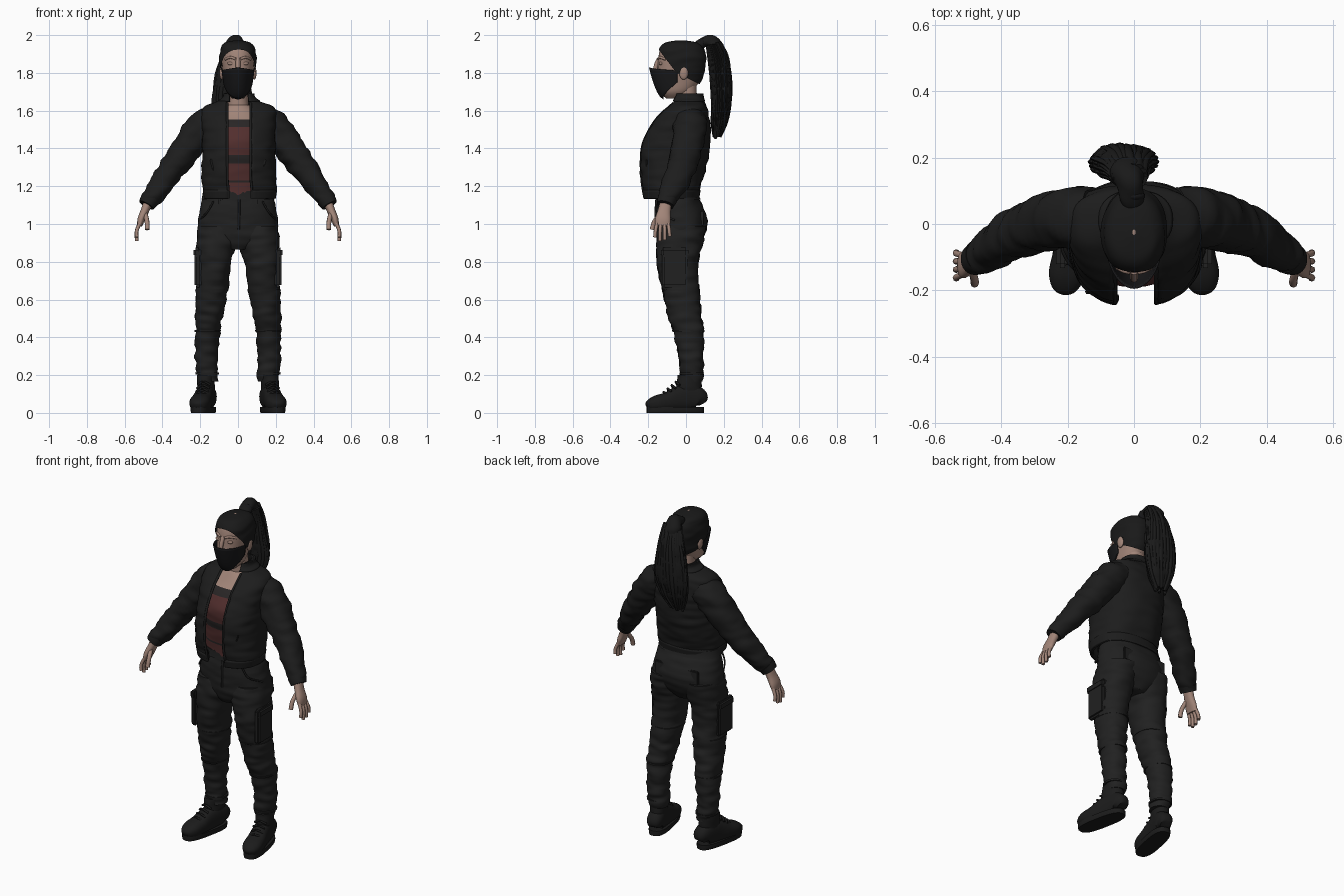
import bpy, bmesh, math, random
from mathutils import Vector, Matrix, noise

random.seed(4)
if "Cube" in bpy.data.objects:
    bpy.data.objects.remove(bpy.data.objects["Cube"])


def material(name, r, g, b):
    m = bpy.data.materials.new(name)
    m.use_nodes = True
    m.diffuse_color = (r, g, b, 1)
    bsdf = m.node_tree.nodes["Principled BSDF"]
    bsdf.inputs["Base Color"].default_value = (r, g, b, 1)
    bsdf.inputs["Roughness"].default_value = 0.8
    return m


SKIN = material("skin", .36, .235, .19)
HAIR = material("black_hair", .010, .010, .010)
JACKET = material("jacket_black", .012, .012, .012)
PANTS = material("trouser_charcoal", .015, .015, .015)
BOOT = material("boot_black", .011, .011, .011)
MASK = material("mask_black", .009, .009, .010)
RED = material("top_maroon", .085, .028, .027)
BAND = material("top_band_grey", .022, .019, .019)


def finish(name, bm, mat, angle=50):
    bmesh.ops.recalc_face_normals(bm, faces=bm.faces)
    me = bpy.data.meshes.new(name)
    bm.to_mesh(me)
    bm.free()
    me.materials.append(mat)
    ob = bpy.data.objects.new(name, me)
    bpy.context.collection.objects.link(ob)
    bpy.ops.object.select_all(action="DESELECT")
    ob.select_set(True)
    bpy.context.view_layer.objects.active = ob
    bpy.ops.object.shade_smooth_by_angle(angle=math.radians(angle))
    return ob


def sample(stations, steps):
    """Smooth spline through stations of x, y, z, half width, half depth."""
    s = [Vector(p) for p in stations]
    out = []
    for i in range(len(s) - 1):
        a, b, c, d = s[max(i - 1, 0)], s[i], s[i + 1], s[min(i + 2, len(s) - 1)]
        for k in range(steps):
            t = k / steps
            out.append(b + (c - a) * (t / 2) + (a * 2 - b * 5 + c * 4 - d) * (t * t / 2)
                       + (b * 3 - a - c * 3 + d) * (t ** 3 / 2))
    return out + [s[-1]]


def power(v, n):
    return math.copysign(abs(v) ** (2 / n), v)


def loft(name, stations, mat, side=1, n=2.2, seg=32, steps=6, upright=False,
         gap=0, wrinkle=0, clip=None, grow=0, turn=None):
    """Skin elliptical sections along a path; clip keeps a height range, gap opens the front."""
    rows = sample(stations, steps)
    bm, rings = bmesh.new(), []
    for i, r in enumerate(rows):
        if clip and not clip[0] <= r[2] <= clip[1]:
            continue
        c = Vector(r[:3])
        T = Vector((0, 0, 1))
        if not upright:
            T = (Vector(rows[min(i + 1, len(rows) - 1)][:3]) - Vector(rows[max(i - 1, 0)][:3])).normalized()
        U = (Vector((1, 0, 0)) - T * T.x).normalized()
        V = T.cross(U)
        rx, ry = max(r[3], .001) + grow, max(r[4], .001) + grow
        t0 = math.asin(min(gap / rx, .9) ** (n / 2)) if gap else 0
        ring = []
        for k in range(seg + (1 if gap else 0)):
            t = t0 + (2 * math.pi - 2 * t0) * k / seg
            d = U * (rx * power(math.sin(t), n)) - V * (ry * power(math.cos(t), n))
            p = c + d
            if wrinkle:
                w = noise.noise(Vector((p.x * 11 + side, p.y * 11, p.z * 30)))
                p += d.normalized() * wrinkle * w
            p.x *= side
            ring.append(bm.verts.new(turn @ p if turn else p))
        rings.append(ring)
    m = len(rings[0])
    for a, b in zip(rings, rings[1:]):
        for k in range(m - 1 if gap else m):
            bm.faces.new((a[k], a[(k + 1) % m], b[(k + 1) % m], b[k]))
    if not gap:
        bm.faces.new(rings[0])
        bm.faces.new(rings[-1])
    return finish(name, bm, mat)


def box(name, at, size, mat, side=1, rot=0):
    bm = bmesh.new()
    bmesh.ops.create_cube(bm, size=1)
    M = Matrix.Translation(at) @ Matrix.Rotation(rot, 4, "Y") @ Matrix.Diagonal((*size, 1))
    bmesh.ops.transform(bm, matrix=Matrix.Scale(side, 4, (1, 0, 0)) @ M, verts=bm.verts)
    bmesh.ops.bevel(bm, geom=bm.edges[:], offset=min(size) * .3, segments=2, affect="EDGES")
    return finish(name, bm, mat)


def ball(name, at, size, mat):
    bm = bmesh.new()
    bmesh.ops.create_uvsphere(bm, u_segments=20, v_segments=12, radius=1)
    bmesh.ops.transform(bm, matrix=Matrix.Translation(at) @ Matrix.Diagonal((*size, 1)), verts=bm.verts)
    return finish(name, bm, mat)


def cord(name, pts, r, mat, side=1, steps=5):
    return loft(name, [(*p, r, r) for p in pts], mat, side, n=2, seg=8, steps=steps)


def solid(ob, thickness):
    mod = ob.modifiers.new("thickness", "SOLIDIFY")
    mod.thickness = thickness
    mod.offset = 0


# Head, neck and face
skull = [(0, -.065, 1.665, .03, .04), (0, -.055, 1.70, .06, .085), (0, -.04, 1.76, .073, .113),
         (0, -.03, 1.82, .082, .12), (0, -.025, 1.88, .086, .122), (0, -.025, 1.93, .079, .108),
         (0, -.025, 1.96, .055, .075), (0, -.025, 1.972, .005, .008)]
loft("head", skull, SKIN, upright=True)
loft("neck", [(0, .01, 1.56, .075, .06), (0, .005, 1.63, .056, .054), (0, 0, 1.76, .052, .056)], SKIN, upright=True)
cord("nose_bridge", [(0, -.142, 1.875), (0, -.156, 1.845), (0, -.165, 1.81)], .012, SKIN)
for s, label in ((1, "left"), (-1, "right")):
    ball(label + "_ear", (s * .086, -.012, 1.80), (.012, .024, .036), SKIN)
    ball(label + "_eyelid", (s * .036, -.132, 1.85), (.02, .012, .01), SKIN)
    cord(label + "_brow", [(.014, -.146, 1.874), (.04, -.137, 1.882), (.066, -.108, 1.872)], .007, SKIN, s)
    cord(label + "_mask_strap", [(.082, -.05, 1.808), (.09, -.02, 1.83), (.088, .012, 1.815)], .003, MASK, s)

# Face mask: curved shell pulled forward over nose and chin
bm = bmesh.new()
grid = []
for j in range(13):
    row = []
    for i in range(29):
        u = i / 14 - 1
        low, high = 1.662 + .09 * u * u, 1.828 - .016 * abs(u)
        z = low + (high - low) * j / 12
        w = math.sqrt((z - 1.66) / .165)
        a = u * math.pi / 2
        row.append(bm.verts.new(((.048 + .037 * w) * math.sin(a), -.045 - (.065 + .082 * w) * math.cos(a), z)))
    grid.append(row)
for a, b in zip(grid, grid[1:]):
    for i in range(28):
        bm.faces.new((a[i], a[i + 1], b[i + 1], b[i]))
solid(finish("face_mask", bm, MASK), .006)

# Hair cap trimmed along the hairline by two planes
cap = loft("hair_cap", skull, HAIR, upright=True, grow=.011, wrinkle=.006, steps=8, seg=48)
bm = bmesh.new()
bm.from_mesh(cap.data)
for at, slope in ((1.775, .5), (1.735, 1.3)):
    bmesh.ops.bisect_plane(bm, geom=bm.verts[:] + bm.edges[:] + bm.faces[:], plane_co=(0, 0, at),
                           plane_no=(0, slope, 1), clear_inner=True)
bm.to_mesh(cap.data)
bm.free()

# Ponytail: full core wrapped in loose strands
tail = [(0, .06, 1.935, .03, .028), (-.005, .10, 1.968, .035, .026), (-.012, .145, 1.955, .045, .034),
        (-.022, .17, 1.88, .062, .048), (-.03, .182, 1.78, .082, .054), (-.035, .188, 1.66, .098, .05),
        (-.043, .178, 1.56, .08, .04), (-.055, .165, 1.48, .035, .018)]
loft("ponytail_core", tail, HAIR, wrinkle=.012)
for i in range(26):
    a = 2 * math.pi * i / 26
    drop = random.uniform(-.03, .035)
    path = []
    for k, (x, y, z, w, d) in enumerate(tail):
        j = random.uniform(.88, 1.02)
        path.append((x + w * j * math.cos(a), y + d * j * math.sin(a),
                     z + drop * k / 7, (.009, .013)[1 < k < 6], .008))
    loft("ponytail_strand", path[2:], HAIR, n=2, seg=8, steps=4)
ball("hair_tie", (0, .085, 1.955), (.034, .018, .032), MASK)

# Fitted top with bands, and bare upper chest
top = loft("fitted_top", [(0, -.05, 1.10, .165, .10), (0, -.055, 1.22, .155, .105), (0, -.05, 1.32, .155, .125),
                          (0, -.045, 1.43, .16, .145), (0, -.03, 1.52, .15, .118), (0, -.01, 1.58, .12, .085),
                          (0, 0, 1.63, .06, .055)], RED, upright=True, steps=10, wrinkle=.003)
top.data.materials.append(BAND)
top.data.materials.append(SKIN)
for f in top.data.polygons:
    z = f.center.z
    if z > 1.55:
        f.material_index = 2
    elif z > 1.51 or 1.32 < z < 1.365 or 1.215 < z < 1.23 or z < 1.15:
        f.material_index = 1

# Open jacket body with hem, collar and zip edges
body = [(.01, -.08, 1.135, .18, .14), (.01, -.08, 1.19, .188, .15), (.005, -.075, 1.25, .192, .162),
        (.005, -.065, 1.34, .188, .175), (.005, -.055, 1.42, .187, .176), (.005, -.035, 1.50, .19, .16),
        (.005, -.015, 1.57, .196, .13), (.005, .005, 1.615, .18, .10), (.005, .012, 1.64, .12, .082),
        (.005, .012, 1.665, .078, .072), (.005, .015, 1.69, .07, .066)]
solid(loft("jacket_body", body, JACKET, upright=True, gap=.062, wrinkle=.008, seg=56, n=2.4), .012)
solid(loft("jacket_hem", body, JACKET, upright=True, gap=.062, clip=(1.13, 1.18), grow=.004, seg=56, n=2.4), .012)
solid(loft("jacket_collar", body, JACKET, upright=True, gap=.05, clip=(1.645, 1.7), grow=.006, n=2.4), .012)
for s in (1, -1):
    edge = []
    for x, y, z, w, d in body[:-2]:
        c = math.sqrt(1 - min(.062 / w, .9) ** 2.4)
        edge.append((s * x + .062, y - d * c ** (2 / 2.4) - .003, z))
    cord("jacket_zip_edge", edge, .007, JACKET, s)
    box("jacket_pocket_welt", (.13, -.205, 1.29), (.012, .012, .11), JACKET, s, .25)

arm = [(.12, .03, 1.56, .07, .08), (.18, .02, 1.52, .085, .09), (.245, .01, 1.44, .082, .087),
       (.31, -.01, 1.345, .074, .08), (.37, -.035, 1.265, .067, .072), (.43, -.075, 1.18, .058, .06),
       (.47, -.102, 1.125, .045, .046), (.485, -.11, 1.10, .039, .041)]
palm = [(.47, -.102, 1.13, .025, .03), (.493, -.115, 1.07, .022, .034), (.512, -.122, 1.025, .02, .041),
        (.521, -.124, .99, .013, .038)]
leg = [(.155, .03, .165, .05, .054), (.163, .03, .21, .059, .06), (.165, .027, .29, .06, .064),
       (.162, .015, .42, .065, .08), (.152, -.008, .52, .074, .09), (.14, -.025, .63, .083, .095),
       (.13, -.045, .78, .092, .107), (.114, -.035, .90, .108, .122), (.105, -.02, .99, .103, .128)]
foot = [(0, .088, .05, .03, .025), (0, .07, .075, .046, .055), (0, .02, .085, .048, .07),
        (0, -.04, .075, .049, .066), (0, -.10, .06, .054, .05), (0, -.16, .05, .054, .042),
        (0, -.20, .04, .036, .028), (0, -.213, .035, .012, .012)]
shaft = [(0, .025, .06, .045, .06), (0, .018, .13, .045, .066), (0, .018, .20, .046, .062)]

for s, label in ((1, "left_"), (-1, "right_")):
    # Sleeve, cuff and sleeve pocket
    loft(label + "sleeve", arm, JACKET, s, wrinkle=.012)
    loft(label + "cuff", arm, JACKET, s, clip=(1.09, 1.14), grow=.004)
    box(label + "sleeve_pocket", (.288, .005, 1.475), (.02, .075, .12), JACKET, s, -.6)
    # Hand with four fingers and a thumb
    loft(label + "palm", palm, SKIN, s)
    for i, tip in enumerate((.93, .91, .915, .935)):
        y = -.152 + .019 * i
        cord(label + "finger", [(.517, y, 1.01), (.536, y - .009 + .005 * i, .965),
                                (.536, y - .012 + .007 * i, tip)], .0098, SKIN, s)
    cord(label + "thumb", [(.492, -.13, 1.06), (.482, -.165, 1.015), (.481, -.18, .97)], .0125, SKIN, s)
    # Trouser leg with seams and a flapped cargo pocket
    loft(label + "trouser_leg", leg, PANTS, s, upright=True, wrinkle=.012, steps=9)
    for lo in (.20, .425, .645):
        loft(label + "leg_seam", leg, PANTS, s, upright=True, steps=24, clip=(lo, lo + .014), grow=.004)
    box(label + "cargo_pocket", (.212, -.06, .765), (.036, .135, .20), PANTS, s)
    box(label + "cargo_flap", (.216, -.06, .85), (.04, .145, .05), PANTS, s)
    cord(label + "hip_pocket_seam", [(.13, -.148, 1.12), (.165, -.135, 1.06), (.205, -.06, 1.02)], .005, PANTS, s)
    # Boot turned slightly outward
    turn = Matrix.Translation((s * .172, 0, 0)) @ Matrix.Rotation(s * .2, 4, "Z")
    loft(label + "boot_foot", foot, BOOT, s, n=2.5, turn=turn)
    loft(label + "boot_shaft", shaft, BOOT, s, upright=True, turn=turn, wrinkle=.005)
    sole = [(0, -.058, z, w, .153) for z, w in ((0, .052), (.012, .055), (.03, .055))]
    loft(label + "boot_sole", sole, BOOT, s, n=2.8, upright=True, turn=turn)
    for i in range(4):
        lace = [(x, -.055 - .022 * i - abs(x) * -.4, .165 - .018 * i - abs(x) * .5) for x in (-.034, 0, .034)]
        loft(label + "boot_lace", [(*p, .006, .006) for p in lace], BOOT, s, seg=8, turn=turn)

# Trouser seat, waistband, fly and belt loops
hips = [(0, -.035, .865, .07, .09), (0, -.03, .92, .19, .12), (0, -.022, .99, .213, .135),
        (0, -.03, 1.07, .203, .13), (0, -.042, 1.14, .186, .11), (0, -.045, 1.175, .18, .105)]
loft("trouser_seat", hips, PANTS, upright=True, wrinkle=.007, seg=48)
loft("waistband", hips, PANTS, upright=True, clip=(1.12, 1.18), grow=.005, seg=48)
cord("fly_seam", [(.006, -.157, 1.13), (.006, -.161, 1.05), (.004, -.156, .97)], .006, PANTS)
for x in (-.1, .1):
    box("belt_loop", (x, -.145, 1.13), (.014, .016, .06), PANTS)
    box("back_pocket", (x, .085, 1.03), (.09, .016, .08), PANTS)
